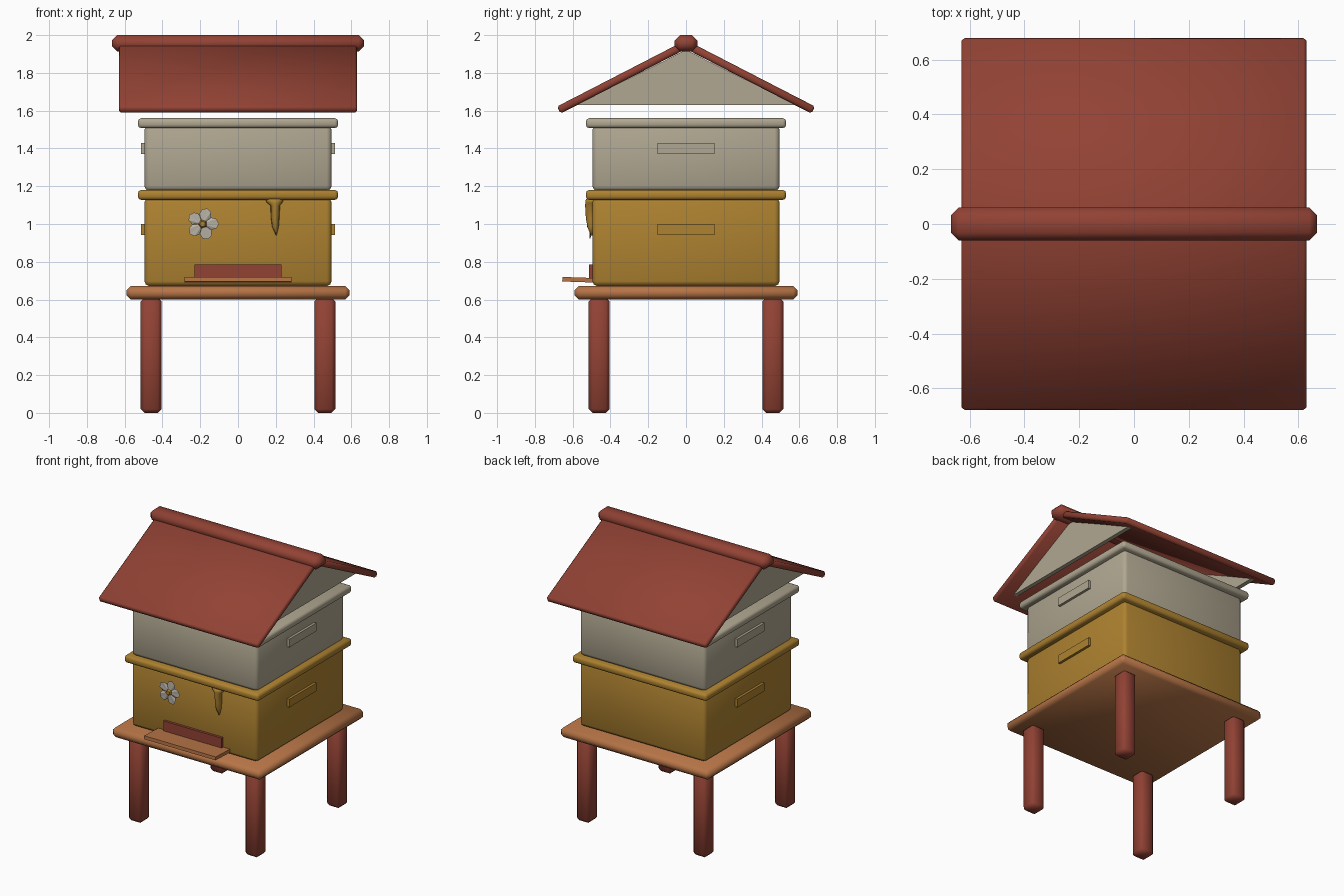
import bpy, bmesh, math
from mathutils import Vector, Matrix

if "Cube" in bpy.data.objects:
    bpy.data.objects.remove(bpy.data.objects["Cube"])


def material(name, r, g, b):
    def lin(c):
        c /= 255
        return c / 12.92 if c <= 0.04045 else ((c + 0.055) / 1.055) ** 2.4
    m = bpy.data.materials.new(name)
    m.diffuse_color = (lin(r), lin(g), lin(b), 1)
    m.use_nodes = True
    m.node_tree.nodes["Principled BSDF"].inputs["Base Color"].default_value = m.diffuse_color
    return m


RED = material("barn red", 146, 66, 52)
GOLD = material("honey gold", 174, 130, 48)
CREAM = material("cream", 176, 167, 145)
WOOD = material("warm wood", 182, 116, 70)
PETAL = material("petal grey", 184, 178, 166)


def finish(name, bm, mat, smooth=True):
    bmesh.ops.recalc_face_normals(bm, faces=bm.faces)
    me = bpy.data.meshes.new(name)
    bm.to_mesh(me)
    bm.free()
    me.materials.append(mat)
    for p in me.polygons:
        p.use_smooth = smooth
    ob = bpy.data.objects.new(name, me)
    bpy.context.collection.objects.link(ob)
    return ob


def box(name, center, size, mat, bevel=0.0, segments=1, tilt=0.0):
    """Chamfered box, optionally tilted about x."""
    bm = bmesh.new()
    bmesh.ops.create_cube(bm, size=1)
    bmesh.ops.scale(bm, vec=size, verts=bm.verts)
    if bevel:
        bmesh.ops.bevel(bm, geom=bm.edges[:], offset=bevel, segments=segments,
                        profile=0.5, affect='EDGES')
    bmesh.ops.transform(bm, verts=bm.verts,
                        matrix=Matrix.Translation(center) @ Matrix.Rotation(tilt, 4, 'X'))
    return finish(name, bm, mat, smooth=bevel > 0)


def prism(name, outline, depth, mat, place):
    """Flat outline (list of 2D points) given thickness; place maps (u, v, d) to 3D."""
    bm = bmesh.new()
    a, b = ([bm.verts.new(place(u, v, d)) for u, v in outline] for d in (0, depth))
    bm.faces.new(a)
    bm.faces.new(b)
    n = len(a)
    for i in range(n):
        bm.faces.new((a[i], a[(i + 1) % n], b[(i + 1) % n], b[i]))
    return finish(name, bm, mat, smooth=False)


# Stand: four legs and a platform
for sx in (-1, 1):
    for sy in (-1, 1):
        box("leg", (sx * 0.46, sy * 0.46, 0.305), (0.11, 0.11, 0.61), RED, 0.02)
box("platform", (0, 0, 0.636), (1.18, 1.18, 0.07), WOOD, 0.022)

# Two stacked hive boxes with rims and side handles
for name, z0, z1, rim_top, grip, mat in (
        ("lower", 0.672, 1.14, 1.18, 0.972, GOLD),
        ("upper", 1.175, 1.525, 1.56, 1.40, CREAM)):
    box(name + "_box", (0, 0, (z0 + z1) / 2), (0.99, 0.99, z1 - z0), mat, 0.025, 2)
    box(name + "_rim", (0, 0, rim_top - 0.026), (1.06, 1.06, 0.052), mat, 0.017, 2)
    for sx in (-1, 1):
        box(name + "_handle", (sx * 0.5, 0, grip), (0.025, 0.304, 0.058), mat)

# Entrance and landing board
box("entrance", (0, -0.5, 0.738), (0.46, 0.025, 0.095), RED)
box("landing_board", (0, -0.575, 0.705), (0.565, 0.16, 0.024), WOOD, tilt=math.radians(-2))

# Roof: two sloping panels, a ridge beam and two gable plates
slope = math.atan(0.515)
for s in (-1, 1):
    length, thick = 0.765, 0.042
    down = Vector((0, s * math.cos(slope), -math.sin(slope)))
    mid = Vector((0, s * 0.672, 1.604)) - down * (length / 2 - 0.002)
    box("roof_panel", mid, (1.26, length, thick), RED, 0.011, 1, tilt=-s * slope)
box("ridge_beam", (0, 0, 1.957), (1.335, 0.12, 0.086), RED, 0.028)
for s in (-1, 1):
    prism("gable", [(-0.582, 1.63), (0.582, 1.63), (0, 1.922)], 0.03, CREAM,
          lambda u, v, d: (s * (0.535 - d), u, v))

# Five petal flower with a domed centre
fx, fz = -0.187, 1.0
bm = bmesh.new()
for k in range(5):
    a = math.radians(2 + 72 * k)

    def at(r, da, y):
        return bm.verts.new((fx + r * math.cos(a + da), y, fz + r * math.sin(a + da)))
    core = at(0, 0, -0.513)
    left, right = at(0.056, 0.62, -0.504), at(0.056, -0.62, -0.504)
    shoulder_l, shoulder_r = at(0.077, 0.33, -0.51), at(0.077, -0.33, -0.51)
    tip = at(0.086, 0, -0.508)
    back = at(0.03, 0, -0.49)
    ring = [right, shoulder_r, tip, shoulder_l, left]
    for p, q in zip(ring, ring[1:]):
        bm.faces.new((core, p, q))
        bm.faces.new((back, q, p))
    bm.faces.new((core, right, back))
    bm.faces.new((core, back, left))
finish("flower_petals", bm, PETAL, smooth=False)

bm = bmesh.new()
bmesh.ops.create_cone(bm, cap_ends=True, segments=5, radius1=0.028, radius2=0.016, depth=0.02)
bmesh.ops.transform(bm, verts=bm.verts, matrix=Matrix.Translation((fx, -0.515, fz))
                    @ Matrix.Rotation(math.pi / 2, 4, 'X') @ Matrix.Rotation(math.pi / 10, 4, 'Z'))
finish("flower_centre", bm, GOLD, smooth=False)

# Honey drip: stacked oval sections (z, centre x, half width, front y)
bm = bmesh.new()
rings = []
for z, cx, w, y in ((1.132, 0.193, 0.05, -0.53), (1.112, 0.194, 0.042, -0.533),
                    (1.098, 0.197, 0.026, -0.534), (1.03, 0.197, 0.023, -0.53),
                    (0.985, 0.198, 0.018, -0.522), (0.94, 0.202, 0.002, -0.505)):
    depth = -0.49 - y
    rings.append([bm.verts.new((cx + w * math.cos(math.pi * i / 6),
                                -0.49 - depth * math.sin(math.pi * i / 6), z))
                  for i in range(7)])
for lo, hi in zip(rings, rings[1:]):
    for i in range(7):
        j = (i + 1) % 7
        bm.faces.new((lo[i], lo[j], hi[j], hi[i]))
bm.faces.new(rings[0])
bm.faces.new(rings[-1])
finish("honey_drip", bm, GOLD)
